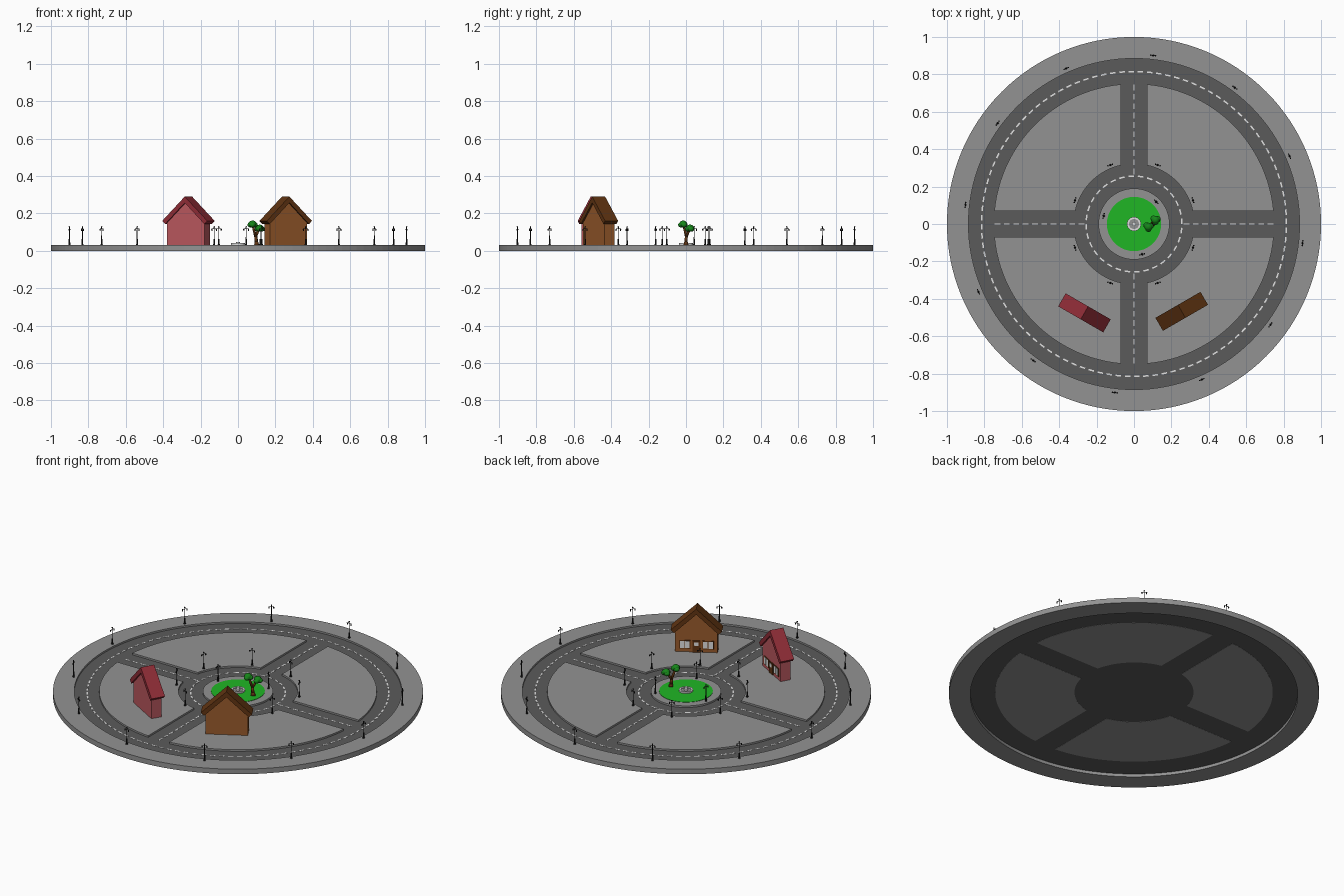
import bpy, bmesh, math
from math import cos, sin, pi, radians
from mathutils import Matrix, Vector

if "Cube" in bpy.data.objects:
    bpy.data.objects.remove(bpy.data.objects["Cube"])


def mat(name, r, g, b):
    m = bpy.data.materials.new(name)
    m.diffuse_color = (r, g, b, 1)
    m.use_nodes = True
    m.node_tree.nodes["Principled BSDF"].inputs["Base Color"].default_value = m.diffuse_color
    return m


PAVING = mat("paving grey", 0.29, 0.29, 0.29)
ASPHALT = mat("asphalt grey", 0.105, 0.105, 0.105)
WHITE = mat("off white", 0.75, 0.75, 0.75)
GREEN = mat("green", 0.014, 0.47, 0.018)
WOOD = mat("dark wood", 0.12, 0.035, 0.006)
OCHRE = mat("ochre wall", 0.32, 0.105, 0.025)
ROSE = mat("rose wall", 0.5, 0.1, 0.115)
MAROON = mat("maroon roof", 0.28, 0.026, 0.038)
BLACK = mat("iron black", 0.012, 0.012, 0.012)
LEAF = mat("leaf green", 0.008, 0.24, 0.01)


def make(name, bm, material, smooth=False):
    bmesh.ops.recalc_face_normals(bm, faces=bm.faces[:])
    me = bpy.data.meshes.new(name)
    bm.to_mesh(me)
    bm.free()
    me.materials.append(material)
    if smooth:
        me.polygons.foreach_set("use_smooth", [True] * len(me.polygons))
    ob = bpy.data.objects.new(name, me)
    bpy.context.collection.objects.link(ob)
    return ob


def extrude(bm, pts, direction):
    """Closed prism from a planar outline."""
    d = Vector(direction)
    low = [bm.verts.new(p) for p in pts]
    top = [bm.verts.new(Vector(p) + d) for p in pts]
    n = len(pts)
    bm.faces.new(low[::-1])
    bm.faces.new(top)
    for i in range(n):
        j = (i + 1) % n
        bm.faces.new((low[i], low[j], top[j], top[i]))


def arc(r, a0, a1, n, z):
    return [(r * cos(a0 + (a1 - a0) * i / n), r * sin(a0 + (a1 - a0) * i / n), z)
            for i in range(n + 1)]


def disc(name, r, z0, z1, material, n=128):
    bm = bmesh.new()
    extrude(bm, arc(r, 0, 2 * pi, n, z0)[:-1], (0, 0, z1 - z0))
    return make(name, bm, material)


def ring(name, r0, r1, z0, z1, material, n=128):
    bm = bmesh.new()
    loops = [[bm.verts.new(p) for p in arc(r, 0, 2 * pi, n, z)[:-1]]
             for r, z in ((r0, z0), (r1, z0), (r1, z1), (r0, z1))]
    for k in range(4):
        a, b = loops[k], loops[(k + 1) % 4]
        for i in range(n):
            j = (i + 1) % n
            bm.faces.new((a[i], a[j], b[j], b[i]))
    return make(name, bm, material)


def box(bm, cx, cy, cz, sx, sy, sz):
    bmesh.ops.create_cube(bm, size=1, matrix=Matrix.Translation((cx, cy, cz))
                          @ Matrix.Diagonal((sx, sy, sz, 1)))


def tube(bm, a, b, r0, r1, n=8):
    a, b = Vector(a), Vector(b)
    d = b - a
    m = Matrix.Translation((a + b) / 2) @ d.to_track_quat('Z', 'Y').to_matrix().to_4x4()
    bmesh.ops.create_cone(bm, cap_ends=True, segments=n, radius1=r0, radius2=r1,
                          depth=d.length, matrix=m)


# Ground: outer pavement, sunken road, four blocks and the central roundabout
TOP, ROAD = 0.03, 0.02
ring("outer_pavement", 0.885, 1.0, 0, TOP, PAVING)
disc("road", 0.886, ROAD - 0.002, ROAD, ASPHALT)
a_out, a_in = math.asin(0.07 / 0.75), math.asin(0.07 / 0.322)
for q in range(4):
    bm = bmesh.new()
    pts = (arc(0.75, a_out, pi / 2 - a_out, 32, 0.0172)
           + arc(0.322, pi / 2 - a_in, a_in, 16, 0.0172))
    extrude(bm, pts, (0, 0, TOP - 0.0172))
    make("city_block", bm, PAVING).rotation_euler.z = q * pi / 2
disc("roundabout_kerb", 0.19, ROAD, TOP, PAVING, 64)
disc("lawn", 0.145, TOP, TOP + 0.002, GREEN, 64)

# Dashed lane markings, on both rings and the four spokes
bm = bmesh.new()
for r, count in ((0.815, 104), (0.256, 32)):
    for i in range(count):
        a = 2 * pi * i / count
        w = 2 * pi / count * 0.6
        extrude(bm, arc(r + 0.004, a, a + w, 2, ROAD) + arc(r - 0.004, a + w, a, 2, ROAD),
                (0, 0, 0.001))
for i in range(10):
    s = 0.28 + i * 0.05
    for sign in (-1, 1):
        box(bm, sign * s, 0, ROAD + 0.0005, 0.031, 0.008, 0.001)
        box(bm, 0, sign * s, ROAD + 0.0005, 0.008, 0.031, 0.001)
make("lane_markings", bm, WHITE)

# Fountain in the middle
ring("fountain_rim", 0.027, 0.038, TOP, 0.041, WHITE, 24)
disc("fountain_basin", 0.028, TOP, 0.036, PAVING, 24)
disc("fountain_spout", 0.011, TOP, 0.048, WHITE, 12)


# Street lamp with three lanterns on a cross bar
def lamp_mesh():
    bm = bmesh.new()
    tube(bm, (0, 0, TOP), (0, 0, 0.036), 0.0065, 0.0055)
    tube(bm, (0, 0, 0.036), (0, 0, 0.062), 0.0045, 0.004)
    tube(bm, (0, 0, 0.062), (0, 0, 0.122), 0.0022, 0.0018)
    box(bm, 0, 0, 0.118, 0.026, 0.002, 0.002)
    for x, z in ((-0.013, 0.107), (0, 0.12), (0.013, 0.107)):
        tube(bm, (x, 0, z), (x, 0, z + 0.009), 0.0022, 0.0038, 6)
        tube(bm, (x, 0, z + 0.009), (x, 0, z + 0.012), 0.0042, 0.001, 6)
    return bm


lamp_spots = [(0.907, 23.5 + 30 * k) for k in range(12)]
lamp_spots += [(0.34, 90 * k + s * 22) for k in range(4) for s in (-1, 1)]
lamp_spots += [(0.168, 45 + 120 * k) for k in range(3)]
first = None
for r, deg in lamp_spots:
    if first is None:
        ob = first = make("street_lamp", lamp_mesh(), BLACK)
    else:
        ob = bpy.data.objects.new("street_lamp", first.data)
        bpy.context.collection.objects.link(ob)
    a = radians(deg)
    ob.location = (r * cos(a), r * sin(a), 0)
    ob.rotation_euler.z = a + pi / 2


# Gabled houses, shop side towards the roundabout
def house(name, x, y, deg, wall, roof):
    parts = []
    bm = bmesh.new()
    extrude(bm, [(px, -0.03, pz) for px, pz in
                 ((-0.115, TOP), (0.115, TOP), (0.115, 0.152), (0, 0.26), (-0.115, 0.152))],
            (0, 0.06, 0))
    parts.append(make(name + "_walls", bm, wall))
    bm = bmesh.new()
    extrude(bm, [(px, -0.04, pz) for px, pz in
                 ((0, 0.29), (0.139, 0.16), (0.121, 0.143), (0, 0.257),
                  (-0.121, 0.143), (-0.139, 0.16))], (0, 0.08, 0))
    parts.append(make(name + "_roof", bm, roof))
    frames, panes = bmesh.new(), bmesh.new()
    box(frames, 0, 0.032, 0.064, 0.044, 0.006, 0.068)      # door
    box(panes, 0, 0.0355, 0.08, 0.024, 0.002, 0.02)        # door light
    for s in (-1, 1):
        box(frames, s * 0.063, 0.031, 0.074, 0.062, 0.004, 0.05)
        for k in (-1, 1):
            box(panes, s * 0.063 + k * 0.014, 0.0335, 0.074, 0.024, 0.002, 0.04)
    parts.append(make(name + "_door_and_frames", frames, WOOD))
    parts.append(make(name + "_window_panes", panes, WHITE))
    for ob in parts:
        ob.location = (x, y, 0)
        ob.rotation_euler.z = radians(deg)


house("red_house", -0.265, -0.475, -30, ROSE, MAROON)
house("brown_house", 0.255, -0.467, 30, OCHRE, WOOD)

# Forked tree with two crowns
crowns = ((0.077, -0.015, 0.142), (0.115, 0.022, 0.12))
bm = bmesh.new()
fork = (0.094, 0.002, 0.078)
tube(bm, (0.1, 0, TOP), (0.098, 0, 0.05), 0.014, 0.009)
tube(bm, (0.098, 0, 0.048), fork, 0.009, 0.008)
for c in crowns:
    tube(bm, fork, c, 0.008, 0.005)
make("tree_trunk", bm, WOOD, True)
bm = bmesh.new()
for c in crowns:
    for dx, dy, dz, r in ((0, 0, 0.002, 0.022), (0.011, 0.004, -0.003, 0.017),
                          (-0.01, 0.007, -0.003, 0.017), (0, -0.011, -0.003, 0.017)):
        bmesh.ops.create_icosphere(bm, subdivisions=2, radius=r,
                                   matrix=Matrix.Translation((c[0] + dx, c[1] + dy, c[2] + dz))
                                   @ Matrix.Diagonal((1, 1, 0.85, 1)))
make("tree_crowns", bm, LEAF, True)
